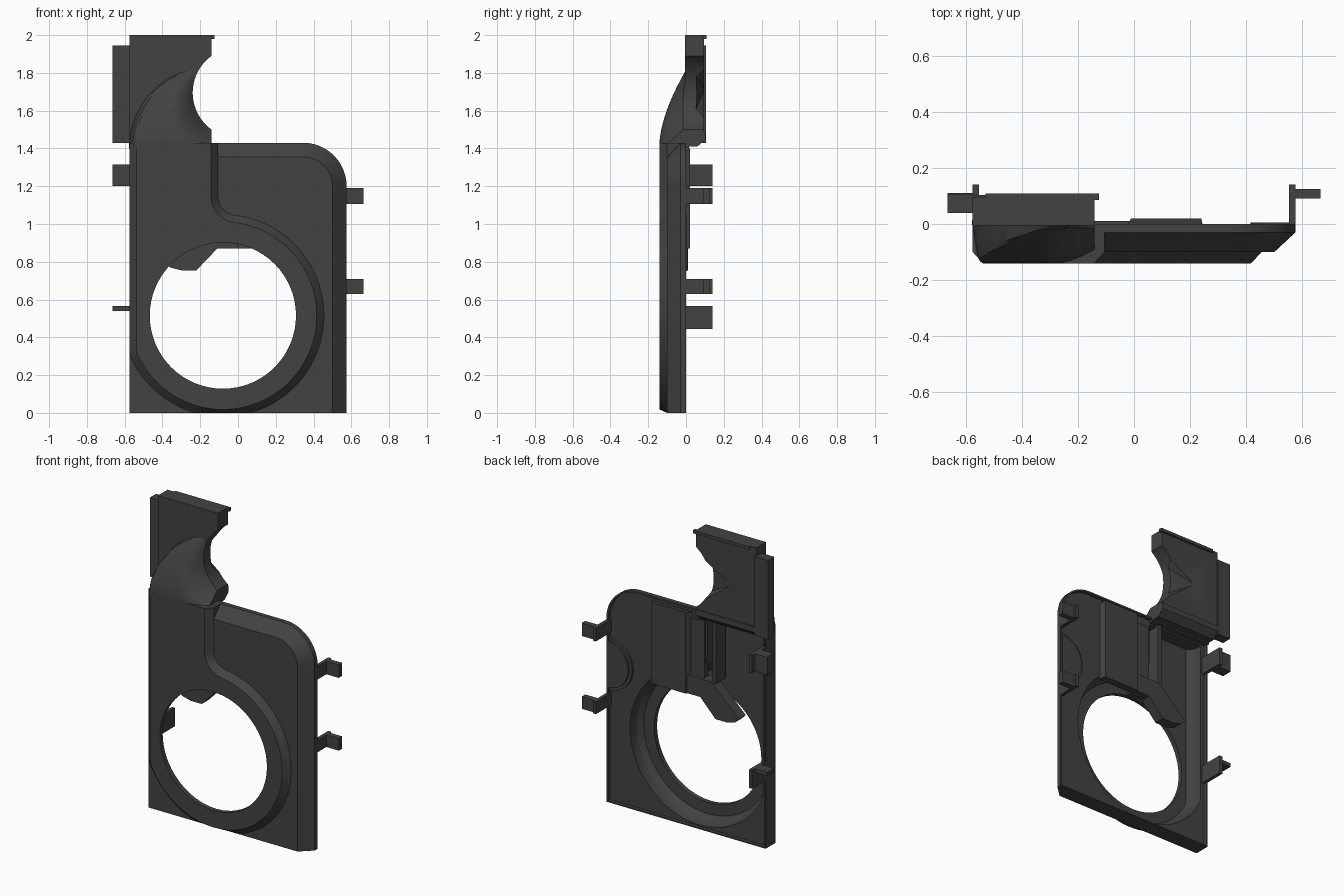
import bpy, bmesh, math

if "Cube" in bpy.data.objects:
    bpy.data.objects.remove(bpy.data.objects["Cube"])

mat = bpy.data.materials.new("charcoal plastic")
mat.diffuse_color = (0.055, 0.055, 0.055, 1)
mat.use_nodes = True
mat.node_tree.nodes["Principled BSDF"].inputs["Base Color"].default_value = mat.diffuse_color
CX, CZ = -0.08, 0.515          # centre of the round opening


def finish(bm, name):
    bmesh.ops.recalc_face_normals(bm, faces=bm.faces)
    me = bpy.data.meshes.new(name)
    bm.to_mesh(me)
    bm.free()
    me.materials.append(mat)
    ob = bpy.data.objects.new(name, me)
    bpy.context.collection.objects.link(ob)
    return ob


def loft(name, levels):
    """Solid through (outline in xz, y) levels with equal point counts."""
    bm = bmesh.new()
    rings = [[bm.verts.new((x, y, z)) for x, z in pts] for pts, y in levels]
    n = len(rings[0])
    for a, b in zip(rings, rings[1:]):
        for i in range(n):
            j = (i + 1) % n
            bm.faces.new((a[i], a[j], b[j], b[i]))
    bm.faces.new(rings[0])
    bm.faces.new(rings[-1])
    return finish(bm, name)


def prism(name, pts, y0, y1):
    return loft(name, [(pts, y0), (pts, y1)])


def rect(x0, x1, z0, z1):
    return [(x0, z0), (x1, z0), (x1, z1), (x0, z1)]


def box(name, x0, x1, y0, y1, z0, z1):
    return prism(name, rect(x0, x1, z0, z1), y0, y1)


def arc(cx, cz, r, a0, a1, n):
    return [(cx + r * math.cos(math.radians(a0 + (a1 - a0) * i / n)),
             cz + r * math.sin(math.radians(a0 + (a1 - a0) * i / n))) for i in range(n + 1)]


def boolean(ob, op, *others):
    for o in others:
        m = ob.modifiers.new("bool", 'BOOLEAN')
        m.operation, m.solver, m.object = op, 'EXACT', o
        bpy.context.view_layer.objects.active = ob
        bpy.ops.object.modifier_apply(modifier=m.name)


def base_outline(off, side=0.0):
    """Plate with one rounded corner; off insets right and top, side the rest."""
    return ([(-0.575 + side, side), (0.575 - off, side)]
            + arc(0.345, 1.20, 0.23 - off, 0, 90, 12) + [(-0.575 + side, 1.43 - off)])


def raised_outline(off, top=1.43, low=0.0):
    """Left column flowing through a fillet into the ring around the opening."""
    fx = -0.005
    fz = CZ + math.sqrt(0.635 ** 2 - 0.075 ** 2)
    pts = [(-0.105 - off, top)] + arc(fx, fz, 0.10 + off, 180, 263.2, 10)
    pts += arc(CX, CZ, 0.535 - off, 83.2, -180, 64)[1:]
    pts.append((-0.575 + off, top))
    return [(max(x, -0.575 + off), max(z, low)) for x, z in pts]


# Front cover shell: base plate plus raised column and ring, hollowed from behind
cover = loft("front_cover", [(base_outline(0), 0), (base_outline(0), -0.03),
                             (base_outline(0.075), -0.10)])
raised = loft("raised_ring_and_column", [(raised_outline(0), -0.005), (raised_outline(0), -0.10),
                                         (raised_outline(0.038), -0.14)])
opening = prism("opening_cutter", arc(CX, CZ, 0.387, 0, 354.375, 63), -0.4, 0.4)
hollow = prism("hollow_cutter", base_outline(0.012, 0.008), -0.022, 0.1)
deep = loft("deep_hollow_cutter", [(raised_outline(0.035, 1.39, 0.015), 0.1),
                                   (raised_outline(0.035, 1.39, 0.015), -0.05),
                                   (raised_outline(0.045, 1.39, 0.015), -0.08),
                                   (raised_outline(0.075, 1.39, 0.015), -0.11)])
boolean(cover, 'UNION', raised)
boolean(cover, 'DIFFERENCE', opening, hollow, deep)

# Upper plate with a round notch, a rear dent and a bevelled foot
upper = box("upper_plate", -0.575, -0.14, -0.005, 0.095, 1.45, 2.0)
loft("upper_plate_foot", [(rect(-0.575, -0.14, 1.41, 1.45), -0.005),
                          (rect(-0.575, -0.14, 1.41, 1.45), 0.06),
                          (rect(-0.575, -0.14, 1.449, 1.45), 0.104)])
notch = prism("notch_cutter", arc(0.0, 1.695, 0.24, 0, 354.375, 63), -0.4, 0.4)
bm = bmesh.new()
dent_pts = [bm.verts.new(p) for p in ((-0.12, 0.1, 1.87), (-0.40, 0.1, 1.71), (-0.12, 0.1, 1.50),
                                      (-0.12, 0.025, 1.82), (-0.12, 0.025, 1.55))]
bmesh.ops.convex_hull(bm, input=dent_pts)
dent = finish(bm, "dent_cutter")
box("top_lip", -0.53, -0.125, 0.085, 0.108, 1.98, 2.0)
box("lower_lip", -0.575, -0.14, 0.085, 0.104, 1.45, 1.485)

# Swept bulge that carries the raised column up into the upper plate
BX, BZ, BR = -0.14, 1.40, 0.437


def smooth_min(a, b, k):
    return min(a, b) - max(k - abs(a - b), 0) ** 2 / (4 * k)


def bulge_y(x, z):
    rim = BR - math.hypot(x - BX, z - BZ)
    ridge = 0.14 * max(0.0, 1 - max(0.0, (z - 1.43) / 0.385) ** 1.6)
    edge = min(rim * 6, ridge * 0.75 + rim)
    horn = (math.hypot(x, z - 1.695) - 0.24) * 1.3 + 0.015
    return -max(-0.01, min(smooth_min(ridge, horn, 0.07), edge))


bm = bmesh.new()
NA, NR = 48, 44
front, back = [], []
for i in range(NA + 1):
    a = math.radians(90 + 90 * i / NA)
    fr, bk = [], []
    for j in range(NR + 1):
        r = 0.004 + (BR - 0.004) * j / NR
        x, z = BX + r * math.cos(a), BZ + r * math.sin(a)
        fr.append(bm.verts.new((x, bulge_y(x, z), z)))
        bk.append(bm.verts.new((x, 0.015, z)))
    front.append(fr)
    back.append(bk)
for g in (front, back):
    for i in range(NA):
        for j in range(NR):
            bm.faces.new((g[i][j], g[i + 1][j], g[i + 1][j + 1], g[i][j + 1]))
for i in range(NA):
    for j in (0, NR):
        bm.faces.new((front[i][j], front[i + 1][j], back[i + 1][j], back[i][j]))
for j in range(NR):
    for i in (0, NA):
        bm.faces.new((front[i][j], front[i][j + 1], back[i][j + 1], back[i][j]))
bulge = finish(bm, "swept_bulge")
boolean(upper, 'UNION', bulge)
boolean(upper, 'DIFFERENCE', notch, dent)

# Long tab beside the upper plate
box("upper_side_tab", -0.665, -0.57, 0.04, 0.105, 1.43, 1.945)

# Rear box, guide channel and slanted tongue behind the opening
loft("rear_box", [(rect(-0.04, 0.25, 0.87, 1.39), -0.03),
                  (rect(-0.01, 0.24, 0.87, 1.40), 0.02)])
box("guide_channel_step", -0.125, -0.03, -0.05, -0.01, 0.90, 1.36)
box("guide_channel_rail", -0.215, -0.19, -0.10, 0.0, 0.98, 1.40)
prism("slanted_tongue", [(0.0, 0.87), (-0.11, 0.87), (-0.22, 0.755), (-0.30, 0.755),
                         (-0.36, 0.77), (-0.39, 0.80), (-0.19, 0.99), (0.0, 0.99)], -0.06, 0.01)

# Half-round boss on the rear of the right edge
prism("half_round_boss", arc(0.565, 0.90, 0.17, 90, 270, 20), -0.03, -0.008)
prism("half_round_boss_face", arc(0.565, 0.90, 0.15, 90, 270, 20), -0.03, 0.005)

# Snap clips: an arm reaching back, with an outward tab
for side, name, z0, z1, t0 in ((1, "upper_right", 1.105, 1.19, 1.105),
                               (1, "lower_right", 0.63, 0.71, 0.63),
                               (-1, "upper_left", 1.20, 1.315, 1.20),
                               (-1, "lower_left", 0.445, 0.565, 0.54)):
    xs = sorted((side * 0.553, side * 0.575))
    box(name + "_clip_arm", xs[0], xs[1], -0.025, 0.14, z0, z1)
    xs = sorted((side * 0.57, side * 0.665))
    y0, y1 = (0.09, 0.125) if side > 0 else (0.04, 0.11)
    box(name + "_clip_tab", xs[0], xs[1], y0, y1, t0, z1)

# Remove cutters, then smooth the curved walls
for c in (opening, hollow, deep, notch, dent, raised, bulge):
    bpy.data.objects.remove(c, do_unlink=True)
bpy.ops.object.select_all(action='DESELECT')
for ob in (cover, upper):
    ob.select_set(True)
bpy.context.view_layer.objects.active = cover
bpy.ops.object.shade_smooth_by_angle(angle=math.radians(25))
